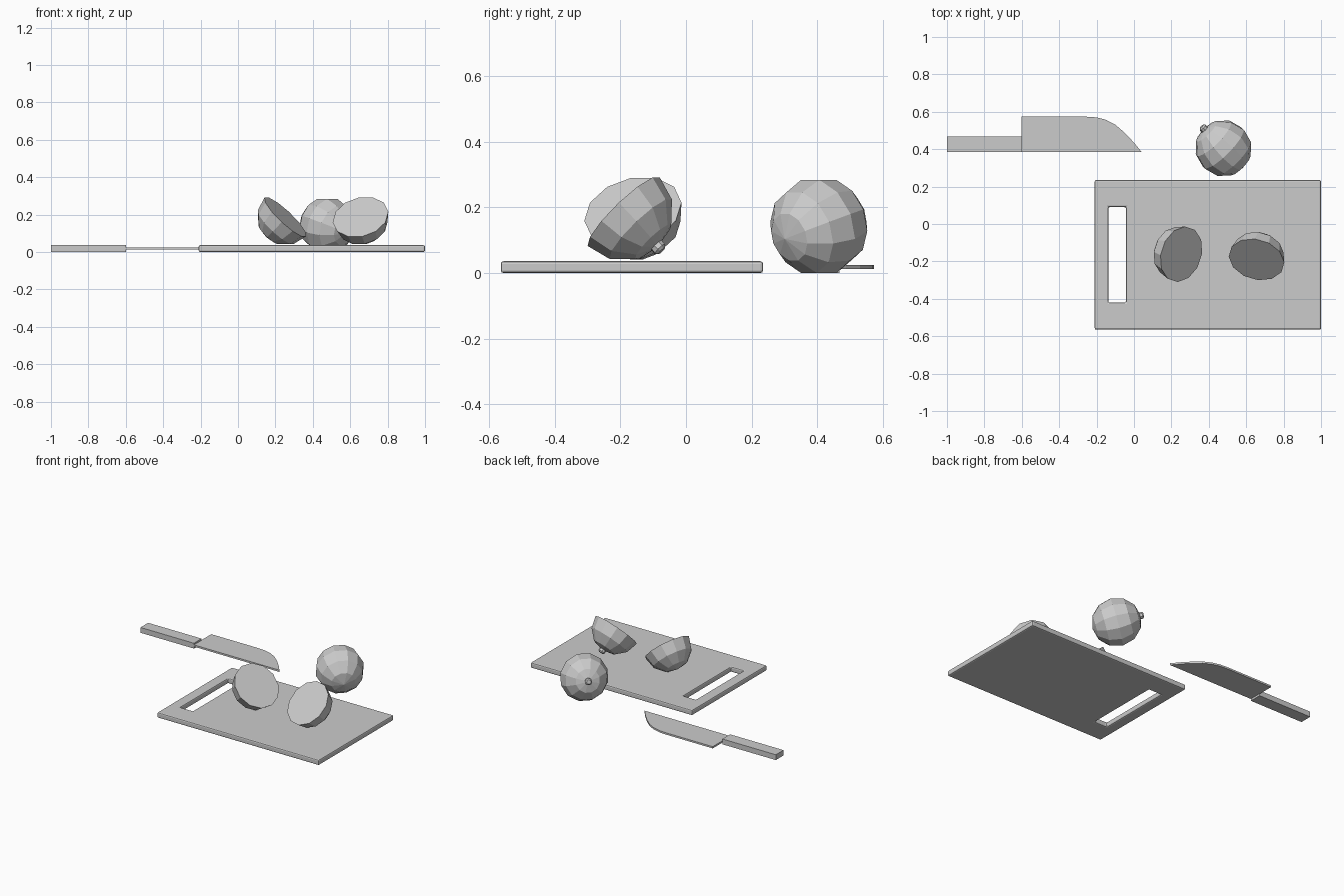
import bpy, bmesh
from math import radians
from mathutils import Vector, Matrix

if "Cube" in bpy.data.objects:
    bpy.data.objects.remove(bpy.data.objects["Cube"])


def add_object(name, bm):
    bmesh.ops.recalc_face_normals(bm, faces=bm.faces[:])
    mesh = bpy.data.meshes.new(name)
    bm.to_mesh(mesh)
    bm.free()
    obj = bpy.data.objects.new(name, mesh)
    bpy.context.collection.objects.link(obj)
    return obj


def extrude_up(bm, z0, z1):
    """Turn flat faces at z0 into a closed slab reaching z1."""
    for v in bm.verts:
        v.co.z = z0
    res = bmesh.ops.extrude_face_region(bm, geom=bm.faces[:], use_keep_orig=True)
    for v in res["geom"]:
        if isinstance(v, bmesh.types.BMVert):
            v.co.z = z1


def slab(name, outline, z0, z1):
    bm = bmesh.new()
    bm.faces.new([bm.verts.new((x, y, z0)) for x, y in outline])
    extrude_up(bm, z0, z1)
    return add_object(name, bm)


def fruit(name, center, axis, half=False, stem=True, radius=0.152):
    """Faceted sphere (or half of one) whose stem end points along axis."""
    z = Vector(axis).normalized()
    x = (Vector((0, 0, 1)) - z * z.z).normalized()
    y = z.cross(x)
    frame = Matrix.Translation(center) @ Matrix((x, y, z)).transposed().to_4x4()
    bm = bmesh.new()
    bmesh.ops.create_uvsphere(bm, u_segments=12, v_segments=6, radius=radius,
                              matrix=Matrix.Rotation(radians(15), 4, 'Z'))
    if half:
        low = [v for v in bm.verts if v.co.z < -0.01]
        bmesh.ops.delete(bm, geom=low, context='VERTS')
        bmesh.ops.holes_fill(bm, edges=[e for e in bm.edges if e.is_boundary], sides=0)
    if stem:
        # Small stub: straight lower part and chamfered tip
        for r1, r2, h0, h1 in ((0.022, 0.022, -0.012, 0.010), (0.022, 0.014, 0.010, 0.018)):
            bmesh.ops.create_cone(bm, cap_ends=True, segments=8, radius1=r1, radius2=r2,
                                  depth=h1 - h0,
                                  matrix=Matrix.Translation((0, 0, radius + (h0 + h1) / 2)))
    bm.transform(frame)
    return add_object(name, bm)


# Cutting board: 3 x 3 grid with the middle cell left open as the hand slot
bm = bmesh.new()
xs = (-0.21, -0.137, -0.043, 1.0)
ys = (-0.565, -0.42, 0.09, 0.235)
grid = [[bm.verts.new((x, y, 0)) for y in ys] for x in xs]
for i in range(3):
    for j in range(3):
        if (i, j) != (1, 1):
            bm.faces.new((grid[i][j], grid[i + 1][j], grid[i + 1][j + 1], grid[i][j + 1]))
extrude_up(bm, 0, 0.036)
board = add_object("cutting_board", bm)
bevel = board.modifiers.new("edge_round", 'BEVEL')
bevel.width = 0.008
bevel.segments = 2
bevel.limit_method = 'ANGLE'

# Knife
slab("knife_handle", [(-1, 0.386), (-0.6, 0.386), (-0.6, 0.468), (-1, 0.468)], 0.0, 0.036)
slab("knife_blade", [(-0.602, 0.386), (0.04, 0.386), (0.0, 0.435), (-0.05, 0.488),
                     (-0.10, 0.531), (-0.15, 0.557), (-0.20, 0.570), (-0.26, 0.574),
                     (-0.602, 0.574)], 0.013, 0.025)

# Whole fruit and its two cut halves
fruit("whole_fruit", (0.478, 0.405, 0.142), (-0.685, 0.685, 0.25))
fruit("left_half_fruit", (0.253, -0.162, 0.187), (-0.67, 0.22, -0.71), half=True, stem=False)
fruit("right_half_fruit", (0.655, -0.19, 0.187), (0.2, 0.68, -0.70), half=True)
